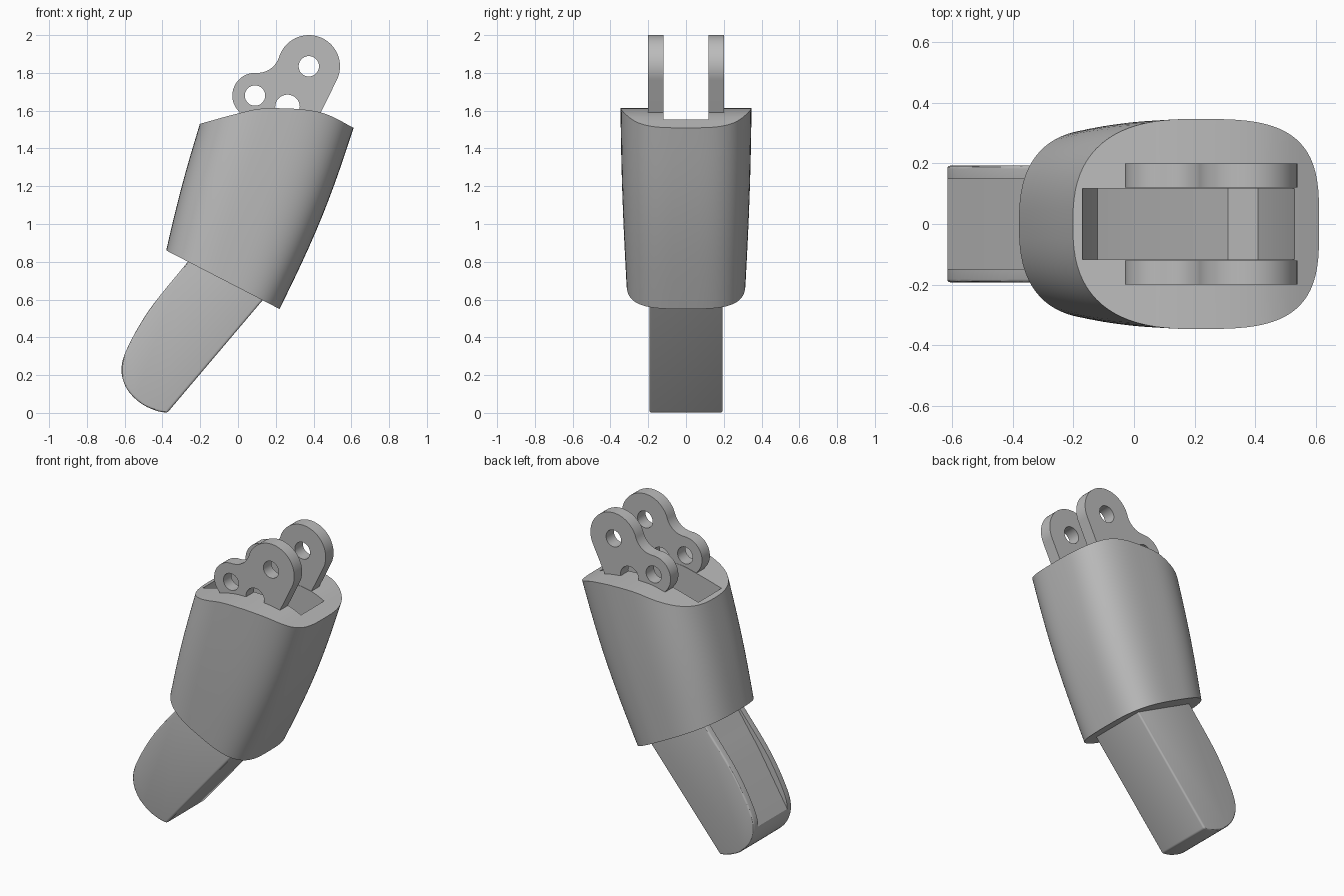
import bpy, bmesh, math
from mathutils import Vector

old = bpy.data.objects.get("Cube")
if old:
    bpy.data.objects.remove(old, do_unlink=True)

grey = bpy.data.materials.new("plain grey")
grey.use_nodes = True
grey.diffuse_color = (0.5, 0.5, 0.5, 1)
grey.node_tree.nodes["Principled BSDF"].inputs["Base Color"].default_value = (0.5, 0.5, 0.5, 1)


def finish(name, bm):
    """Turn a bmesh into a linked object with the grey material."""
    bmesh.ops.recalc_face_normals(bm, faces=bm.faces)
    mesh = bpy.data.meshes.new(name)
    bm.to_mesh(mesh)
    bm.free()
    mesh.materials.append(grey)
    obj = bpy.data.objects.new(name, mesh)
    bpy.context.collection.objects.link(obj)
    return obj


def prism(name, profile, y0, y1):
    """Extrude an x-z outline along y."""
    bm = bmesh.new()
    face = bm.faces.new([bm.verts.new((x, y0, z)) for x, z in profile])
    new = bmesh.ops.extrude_face_region(bm, geom=[face])["geom"]
    bmesh.ops.translate(bm, vec=(0, y1 - y0, 0),
                        verts=[v for v in new if isinstance(v, bmesh.types.BMVert)])
    return finish(name, bm)


def arc(cx, cz, r, a0, a1, n=20):
    angles = [math.radians(a0 + (a1 - a0) * i / n) for i in range(n + 1)]
    return [(cx + r * math.cos(a), cz + r * math.sin(a)) for a in angles]


def smooth(points, n=6):
    """Smooth curve through the given points."""
    p = [Vector(q) for q in points]
    p = [2 * p[0] - p[1]] + p + [2 * p[-1] - p[-2]]
    out = []
    for a, b, c, d in zip(p, p[1:], p[2:], p[3:]):
        for i in range(n):
            t = i / n
            out.append(0.5 * (2 * b + (c - a) * t + (2 * a - 5 * b + 4 * c - d) * t * t
                              + (3 * b - a - 3 * c + d) * t ** 3))
    return [tuple(v) for v in out] + [tuple(points[-1])]


def select(obj):
    bpy.ops.object.select_all(action="DESELECT")
    obj.select_set(True)
    bpy.context.view_layer.objects.active = obj


def cut(obj, cutter):
    """Subtract the cutter and discard it."""
    mod = obj.modifiers.new("cut", "BOOLEAN")
    mod.operation = "DIFFERENCE"
    mod.solver = "EXACT"
    mod.object = cutter
    select(obj)
    bpy.ops.object.modifier_apply(modifier=mod.name)
    bpy.data.objects.remove(cutter, do_unlink=True)


def shade(obj):
    select(obj)
    bpy.ops.object.shade_smooth_by_angle(angle=math.radians(30))


# Sleeve: rounded section lofted from a slanted base to a wavy rim
rim = smooth([(-0.22, 1.525), (0, 1.585), (0.16, 1.613), (0.43, 1.593), (0.63, 1.5)])


def rim_height(x):
    for (xa, za), (xb, zb) in zip(rim, rim[1:]):
        if x <= xb:
            return za + (zb - za) * (x - xa) / (xb - xa)
    return rim[-1][1]


N, RINGS = 80, 12
bm = bmesh.new()
rings = []
for k in range(RINGS + 1):
    t = k / RINGS
    bulge = math.sin(math.pi * t)
    ring = []
    for i in range(N):
        a = 2 * math.pi * i / N
        c, s = math.cos(a), math.sin(a)
        p = 2 / (3.3 if c > 0 else 2.6)
        u = math.copysign(abs(c) ** p, c)
        w = math.copysign(abs(s) ** p, s)
        base = Vector((-0.08 + 0.3 * u, 0.315 * w, 0.705 - 0.155 * u))
        x = 0.205 + 0.407 * u
        top = Vector((x, 0.347 * w, rim_height(x)))
        v = base.lerp(top, t)
        v.x += bulge * (0.025 if u > 0 else 0.008) * u
        v.y += bulge * 0.006 * w
        ring.append(bm.verts.new(v))
    rings.append(ring)
for lo, hi in zip(rings, rings[1:]):
    for i in range(N):
        j = (i + 1) % N
        bm.faces.new((lo[i], lo[j], hi[j], hi[i]))
for ring in (rings[0], rings[-1]):
    for i in range(N // 2):
        quad = [ring[i], ring[i + 1], ring[N - i - 1], ring[-i]]
        bm.faces.new(list(dict.fromkeys(quad)))
sleeve = finish("sleeve", bm)

# Pocket between the hinge lugs
pocket = [(-0.17, 1.7), (-0.17, 1.53), (-0.12, 1.38), (0, 1.32), (0.31, 1.2),
          (0.41, 1.26), (0.53, 1.55), (0.53, 1.7)]
cut(sleeve, prism("pocket_cutter", pocket, -0.118, 0.118))
shade(sleeve)

# Hinge lugs: two blended lobes with three holes
outline = (arc(0.09, 1.68, 0.12, 225, 87) + arc(0.103, 1.92, 0.12, 267, 343)[1:-1]
           + arc(0.375, 1.835, 0.165, 163, -26.6, 32) + [(0.3, 1.31), (0.16, 1.31)])
holes = [(0.09, 1.68, 0.054), (0.375, 1.835, 0.054), (0.262, 1.62, 0.065)]
for side, y in (("left", 0.12), ("right", -0.2)):
    lug = prism("hinge_lug_" + ("back" if y > 0 else "front"), outline, y, y + 0.08)
    for x, z, r in holes:
        cut(lug, prism("hole_cutter", arc(x, z, r, 0, 348.75, 31), y - 0.05, y + 0.13))
    shade(lug)

# Fingertip: rounded profile with softened edges
curve = smooth([(-0.2, 0.88), (-0.29, 0.77), (-0.47, 0.545), (-0.585, 0.345), (-0.617, 0.23),
                (-0.59, 0.13), (-0.52, 0.055), (-0.44, 0.014), (-0.375, 0.0)])
tip = prism("fingertip", curve + [(0.125, 0.59), (0.26, 0.76), (0.1, 1.0)], -0.193, 0.193)
bevel = tip.modifiers.new("soft_edges", "BEVEL")
bevel.width = 0.018
bevel.segments = 3
bevel.angle_limit = math.radians(40)
select(tip)
bpy.ops.object.modifier_apply(modifier=bevel.name)

# Flat-floored recess on the outer curve of the fingertip
recess = [(-0.622, 0.22), (-0.41, 0.57), (-0.35, 0.655), (-0.25, 0.8), (-0.5, 0.95), (-0.8, 0.4)]
cut(tip, prism("recess_cutter", recess, -0.148, 0.148))
shade(tip)
